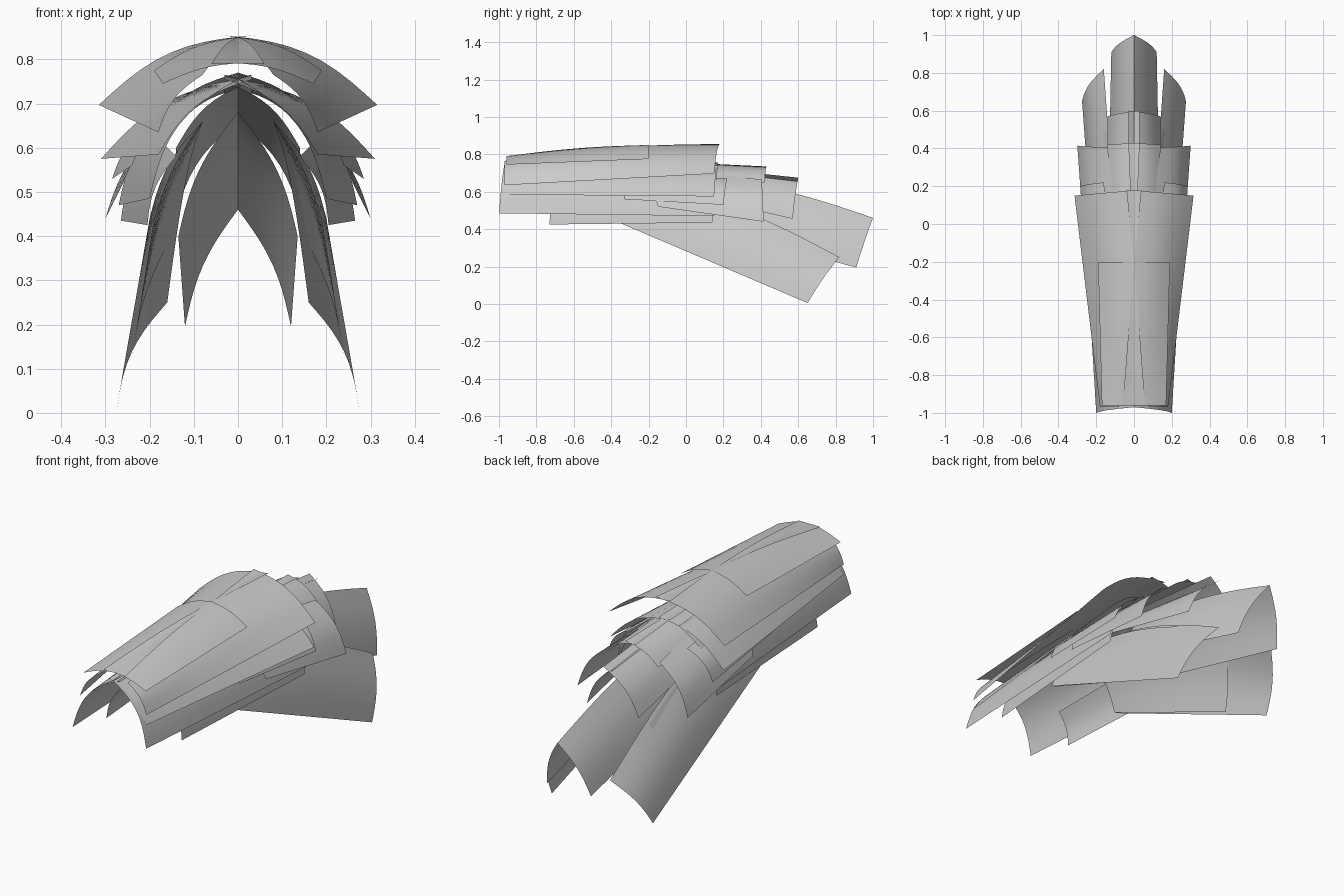
import bpy
import math
from mathutils import Vector

if "Cube" in bpy.data.objects:
    bpy.data.objects.remove(bpy.data.objects["Cube"])


def plate(name, fi, fo, bi, bo, arc=0.04, crown=0.0, nu=10, nv=12):
    """Curved sheet between inner/outer front and back corners, mirrored in x."""
    fi, fo, bi, bo = map(Vector, (fi, fo, bi, bo))
    verts, faces = [], []
    for j in range(nv + 1):
        v = j / nv
        a, b = fi.lerp(bi, v), fo.lerp(bo, v)
        chord = b - a
        out = Vector((-chord.z, 0, chord.x)).normalized()
        scale = arc * chord.length / (bo - bi).length
        for i in range(nu + 1):
            u = i / nu
            p = a.lerp(b, u) + out * scale * math.sin(math.pi * u)
            p.z += crown * math.sin(math.pi * v) * (1 - u)
            verts.append(p)
    w = nu + 1
    for j in range(nv):
        for i in range(nu):
            k = j * w + i
            faces.append((k, k + 1, k + w + 1, k + w))
    me = bpy.data.meshes.new(name)
    me.from_pydata(verts, [], faces)
    me.polygons.foreach_set("use_smooth", [True] * len(faces))
    ob = bpy.data.objects.new(name, me)
    bpy.context.collection.objects.link(ob)
    m = ob.modifiers.new("Mirror", 'MIRROR')
    m.use_mirror_merge = False
    return ob


# Crown layers, fanning out from the narrow front
plate("crown_upper", (.08, -.97, .765), (.18, -.97, .635), (-.04, .18, .855), (.315, .15, .697), .042, .025)
plate("crown_lower", (-.03, -.96, .755), (.18, -.97, .585), (-.03, .17, .755), (.31, .15, .575), .045, .01)
plate("crown_front", (-.06, -.96, .79), (.17, -.96, .745), (0, -.2, .85), (.19, -.2, .775), .015, .012)

# Side layers
plate("side_panel", (0, -.97, .755), (.2, -1, .485), (.08, .17, .74), (.27, .15, .47), .045)
plate("side_lower", (.14, -.72, .58), (.205, -.73, .425), (.18, .17, .62), (.265, .14, .435), .02)
plate("side_middle", (.1, -.35, .7), (.24, -.33, .56), (.16, .22, .67), (.285, .2, .53), .025)

# Back layers
plate("back_side", (.06, -.25, .74), (.26, -.15, .52), (.14, .405, .665), (.30, .415, .44), .03)
plate("back_centre", (0, -.3, .77), (.2, -.3, .63), (-.03, .43, .735), (.14, .42, .65), .02)
plate("back_lower", (-.03, -.1, .75), (.14, -.05, .60), (-.03, .6, .675), (.14, .57, .455), .03)

# Drooping tail layers
plate("tail_side", (.08, -.30, .66), (.2, -.37, .44), (.16, .82, .25), (.275, .65, .005), .025, .06)
plate("tail_inner", (.08, -.37, .66), (.19, -.37, .44), (.15, .5, .40), (.24, .39, .125), .015, .04)
plate("tail_centre", (0, .0, .68), (.135, .15, .40), (0, 1.0, .46), (.12, .91, .195), .02, .04)
